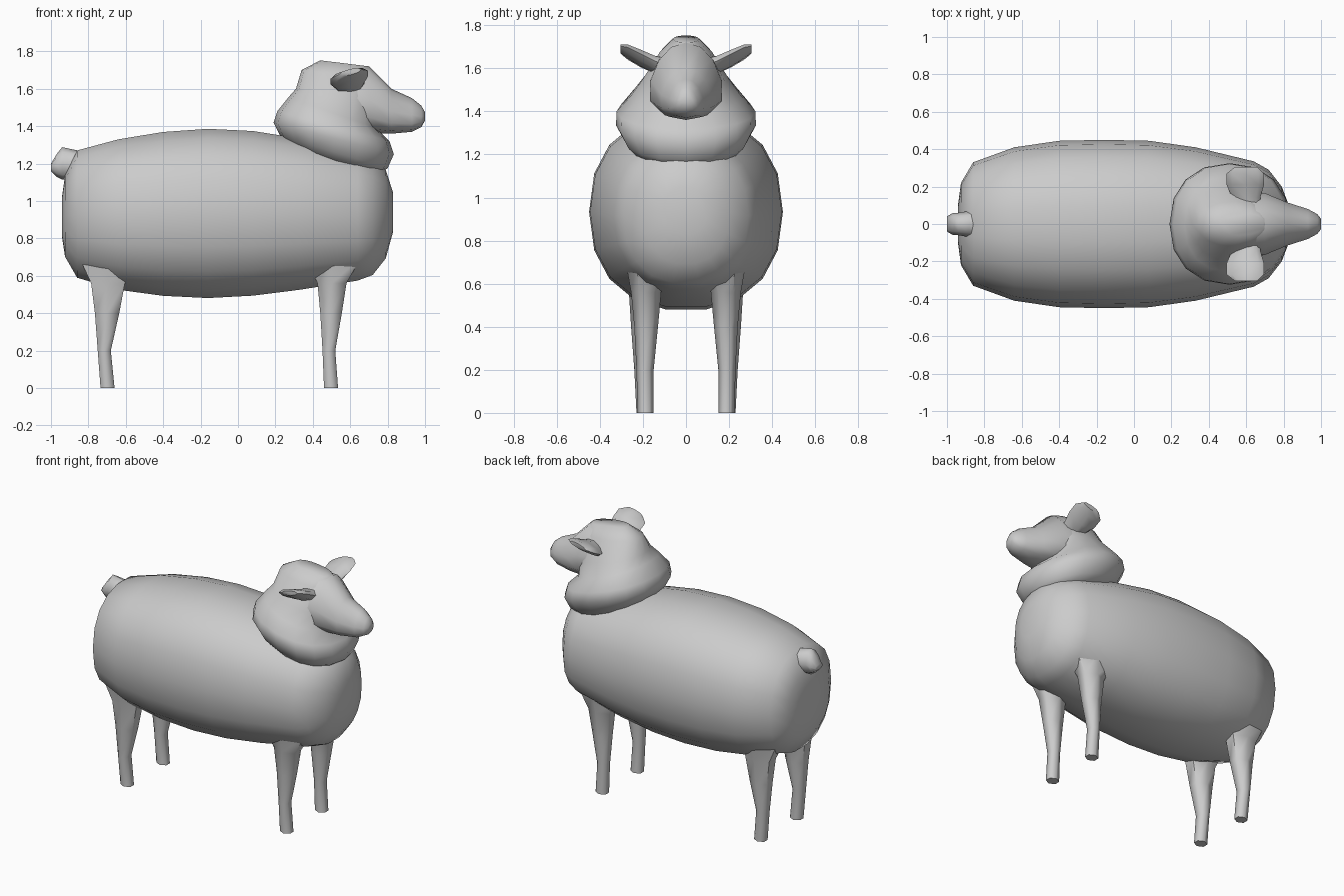
import bpy, bmesh, math
from mathutils import Vector

wool = bpy.data.materials.new("light grey")
wool.diffuse_color = (0.6, 0.6, 0.6, 1)


def loft(name, rings, angle=65):
    """Skin a list of equal-length point rings and cap both ends."""
    bm = bmesh.new()
    rows = [[bm.verts.new(p) for p in ring] for ring in rings]
    n = len(rows[0])
    for a, b in zip(rows, rows[1:]):
        for i in range(n):
            j = (i + 1) % n
            bm.faces.new((a[i], a[j], b[j], b[i]))
    bm.faces.new(rows[0])
    bm.faces.new(rows[-1])
    bmesh.ops.recalc_face_normals(bm, faces=bm.faces)
    mesh = bpy.data.meshes.new(name)
    bm.to_mesh(mesh)
    bm.free()
    mesh.materials.append(wool)
    ob = bpy.data.objects.new(name, mesh)
    bpy.context.collection.objects.link(ob)
    bpy.ops.object.select_all(action='DESELECT')
    ob.select_set(True)
    bpy.context.view_layer.objects.active = ob
    bpy.ops.object.shade_smooth_by_angle(angle=math.radians(angle))
    return ob


def power(v, e):
    return math.copysign(abs(v) ** e, v)


def ring(centre, u, v, n, e=1.0, taper=0.0):
    """Superellipse around centre spanned by u and v; taper narrows the +v side."""
    pts = []
    for i in range(n):
        t = 2 * math.pi * (i + 0.5 if n == 6 else i) / n
        c, s = power(math.cos(t), e), power(math.sin(t), e)
        pts.append(Vector(centre) + Vector(u) * c * (1 - taper * s) + Vector(v) * s)
    return pts


def along_x(name, spec, n, e=1.0, taper=0.0):
    """Loft through (x, half width, bottom, top) stations."""
    return loft(name, [ring((x, 0, (b + t) / 2), (0, w, 0), (0, 0, (t - b) / 2), n, e, taper)
                       for x, w, b, t in spec])


# Barrel-shaped body
along_x("body", [
    (-0.94, 0.11, 0.80, 1.03), (-0.925, 0.22, 0.70, 1.14), (-0.86, 0.33, 0.585, 1.275),
    (-0.64, 0.41, 0.52, 1.335), (-0.40, 0.445, 0.487, 1.375), (-0.16, 0.45, 0.475, 1.392),
    (0.08, 0.445, 0.488, 1.38), (0.33, 0.41, 0.52, 1.34), (0.64, 0.335, 0.57, 1.27),
    (0.72, 0.29, 0.60, 1.23), (0.79, 0.20, 0.69, 1.17), (0.828, 0.10, 0.83, 1.05)],
    18, 0.88)

# Woolly collar narrowing upwards into the skull: back x, z, front x, z, half width
collar = [
    (0.30, 1.27, 0.75, 1.14, 0.23), (0.225, 1.35, 0.80, 1.175, 0.285),
    (0.19, 1.42, 0.833, 1.25, 0.325), (0.21, 1.48, 0.81, 1.32, 0.322),
    (0.27, 1.555, 0.74, 1.39, 0.255), (0.31, 1.60, 0.75, 1.50, 0.20),
    (0.34, 1.70, 0.74, 1.655, 0.12), (0.44, 1.752, 0.70, 1.72, 0.06)]
loft("collar_and_skull",
     [ring(((x0 + x1) / 2, 0, (z0 + z1) / 2), ((x1 - x0) / 2, 0, (z1 - z0) / 2),
           (0, w, 0), 16, 0.9) for x0, z0, x1, z1, w in collar], 80)

# Muzzle
along_x("muzzle", [
    (0.55, 0.17, 1.39, 1.72), (0.70, 0.165, 1.365, 1.72), (0.82, 0.115, 1.36, 1.60),
    (0.93, 0.08, 1.37, 1.55), (0.98, 0.053, 1.395, 1.51), (1.0, 0.028, 1.43, 1.475)],
    12, 0.9, 0.25)

# Stubby tail
along_x("tail", [
    (-1.0, 0.04, 1.16, 1.20), (-0.97, 0.058, 1.13, 1.25), (-0.94, 0.06, 1.115, 1.288),
    (-0.88, 0.07, 1.11, 1.275), (-0.80, 0.10, 1.10, 1.26)], 8)

# Leaf-shaped ears: y, centre x, half length, z, half thickness
ear = [(0.08, 0.61, 0.07, 1.60, 0.045), (0.14, 0.60, 0.075, 1.615, 0.042),
       (0.21, 0.595, 0.10, 1.645, 0.036), (0.27, 0.595, 0.10, 1.675, 0.028),
       (0.305, 0.60, 0.06, 1.69, 0.016)]
for side, label in ((-1, "right"), (1, "left")):
    loft("ear_" + label, [ring((x, side * y, z), (h, 0, 0.22 * h), (0, 0, t), 8)
                          for y, x, h, z, t in ear], 50)

# Slim six-sided legs: height, x from, x to, y from, y to
front = [(0, 0.46, 0.535, 0.15, 0.225), (0.2, 0.452, 0.52, 0.15, 0.23),
         (0.4, 0.44, 0.555, 0.13, 0.24), (0.56, 0.425, 0.58, 0.115, 0.255),
         (0.70, 0.36, 0.66, 0.07, 0.28)]
rear = [(0, -0.735, -0.66, 0.155, 0.23), (0.2, -0.75, -0.68, 0.15, 0.24),
        (0.4, -0.765, -0.635, 0.13, 0.255), (0.56, -0.785, -0.605, 0.12, 0.265),
        (0.70, -0.85, -0.54, 0.08, 0.29)]
for name, spec in (("front_leg", front), ("rear_leg", rear)):
    for side, label in ((-1, "right"), (1, "left")):
        loft(name + "_" + label,
             [ring(((x0 + x1) / 2, side * (y0 + y1) / 2, z),
                   ((x1 - x0) / 1.732, 0, 0), (0, (y1 - y0) / 2, 0), 6)
              for z, x0, x1, y0, y1 in spec])
